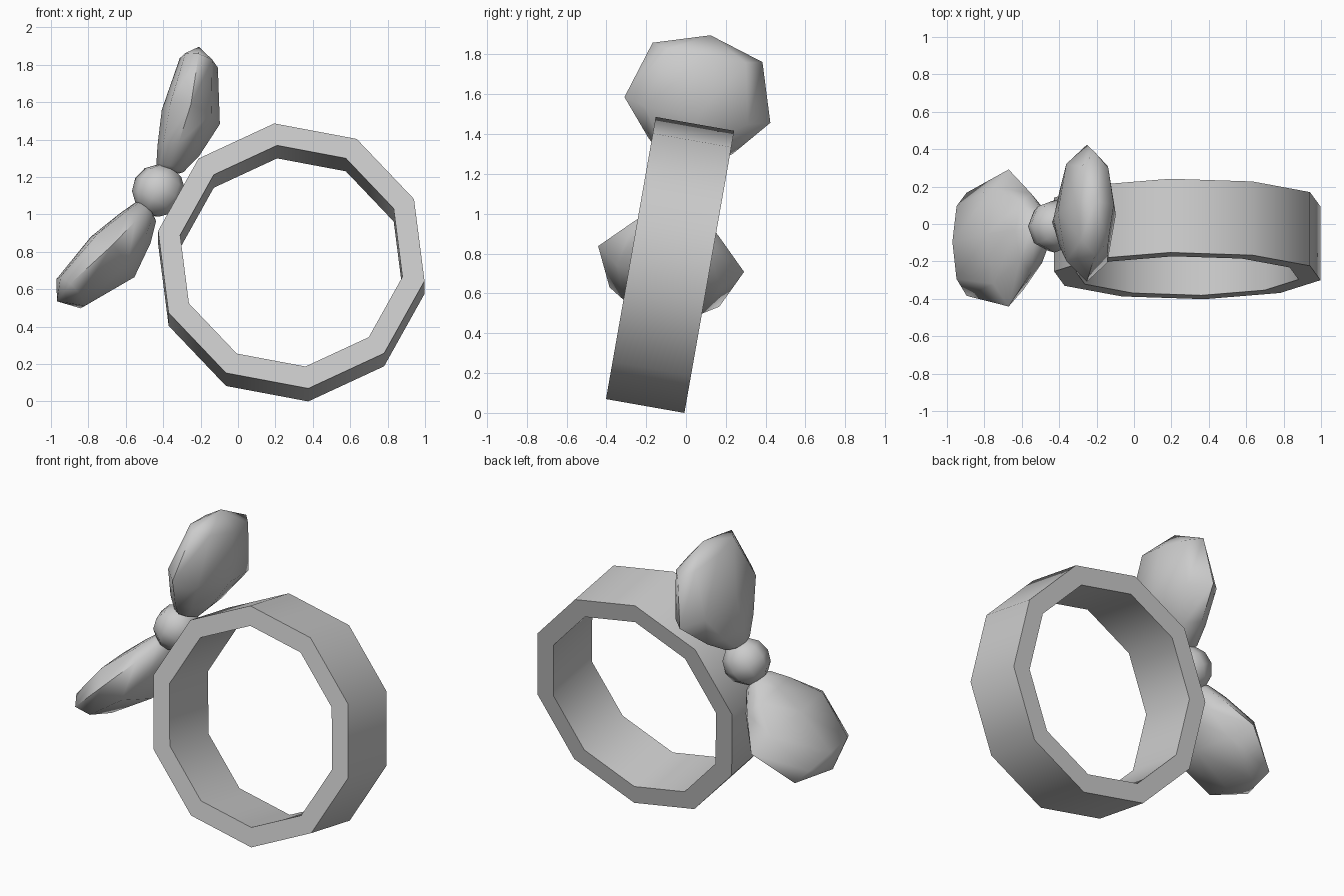
import bpy, bmesh
from math import sin, cos, pi, radians
from mathutils import Matrix, Vector

if "Cube" in bpy.data.objects:
    bpy.data.objects.remove(bpy.data.objects["Cube"])

# whole ring leans back 10 degrees about its centre
LEAN = Matrix.Translation((0.285, -0.08, 0.743)) @ Matrix.Rotation(radians(-10), 4, 'X')
BOW = radians(151.2)                      # where the bow sits on the band


def finish(name, bm, angle):
    bmesh.ops.recalc_face_normals(bm, faces=bm.faces[:])
    bm.transform(LEAN)
    mesh = bpy.data.meshes.new(name)
    bm.to_mesh(mesh)
    bm.free()
    ob = bpy.data.objects.new(name, mesh)
    bpy.context.collection.objects.link(ob)
    bpy.ops.object.select_all(action='DESELECT')
    ob.select_set(True)
    bpy.context.view_layer.objects.active = ob
    bpy.ops.object.shade_smooth_by_angle(angle=radians(angle))
    return ob


# ten-sided band with a rectangular section
bm = bmesh.new()
section = [(0.725, -0.2), (0.725, 0.2), (0.605, 0.2), (0.605, -0.2)]
loops = []
for i in range(10):
    a = radians(97.2 + 36 * i)
    loops.append([bm.verts.new((r * cos(a), y, r * sin(a))) for r, y in section])
for i in range(10):
    p, q = loops[i], loops[(i + 1) % 10]
    for j in range(4):
        k = (j + 1) % 4
        bm.faces.new((p[j], p[k], q[k], q[j]))
finish("ring_band", bm, 40)

# round knot resting on the band
knot = Vector((cos(BOW), 0, sin(BOW))) * 0.81
bm = bmesh.new()
bmesh.ops.create_uvsphere(bm, u_segments=8, v_segments=6, radius=0.142)
bm.transform(Matrix.Translation(knot) @ Matrix.Rotation(-BOW, 4, 'Y'))
finish("bow_knot", bm, 60)

# bow loops: (distance from knot, half width, half thickness, thickness centre)
STATIONS = [(0.13, 0.10, 0.075, -0.03), (0.235, 0.215, 0.115, -0.05),
            (0.43, 0.372, 0.16, -0.07), (0.725, 0.28, 0.105, -0.04)]


def bow_loop(name, side):
    a = BOW + side * radians(75.3)
    d = Vector((cos(a), 0, sin(a)))                    # along the loop
    n = Vector((-d.z, 0, d.x)) * -side                 # away from the band
    w = Vector((0, 1, 0))
    bm = bmesh.new()
    rings = []
    for s, hw, ht, c in STATIONS:
        rings.append([bm.verts.new(knot + d * s + w * hw * cos(t * pi / 4)
                                   + n * (c + ht * sin(t * pi / 4))) for t in range(8)])
    base = bm.verts.new(knot + d * 0.09 - n * 0.02)
    tip = bm.verts.new(knot + d * 0.81 - n * 0.02)
    for i in range(8):
        j = (i + 1) % 8
        for p, q in zip(rings, rings[1:]):
            bm.faces.new((p[i], p[j], q[j], q[i]))
        bm.faces.new((base, rings[0][j], rings[0][i]))
        bm.faces.new((tip, rings[-1][i], rings[-1][j]))
    finish(name, bm, 60)


bow_loop("bow_loop_upper", -1)
bow_loop("bow_loop_lower", 1)
